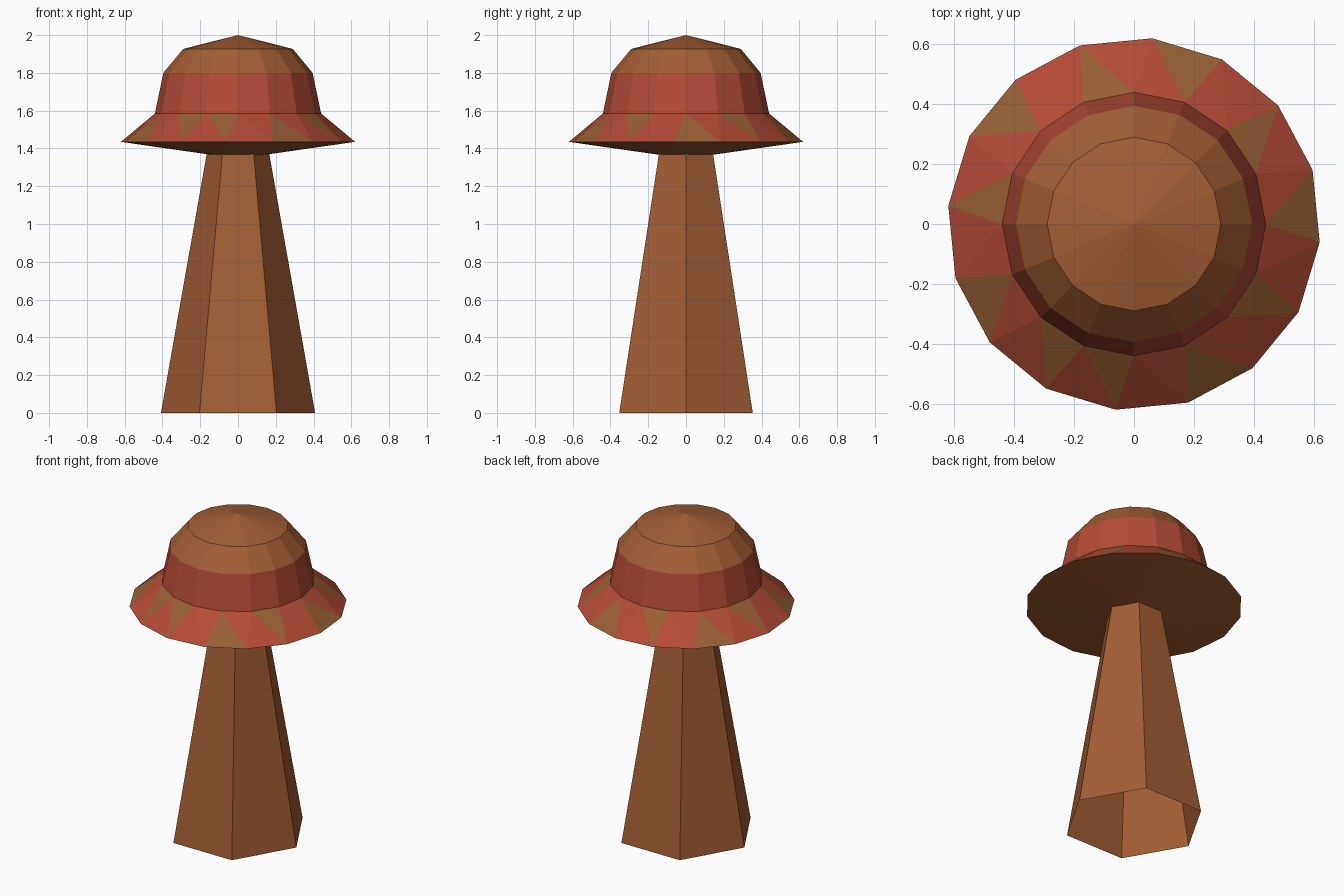
import bpy, bmesh, math

if "Cube" in bpy.data.objects:
    bpy.data.objects.remove(bpy.data.objects["Cube"])

def material(name, rgb):
    """Flat material from sRGB 0-255 values, stored linear."""
    m = bpy.data.materials.new(name)
    m.diffuse_color = [((c / 255 + 0.055) / 1.055) ** 2.4 for c in rgb] + [1]
    m.use_nodes = True
    m.node_tree.nodes["Principled BSDF"].inputs["Base Color"].default_value = m.diffuse_color
    return m

BROWN = material("warm_brown", (163, 93, 51))
RED = material("brick_red", (180, 74, 53))
OLIVE = material("olive_brown", (152, 96, 51))

def ring(bm, n, r, z, turn=0.0):
    return [bm.verts.new((r * math.cos(a), r * math.sin(a), z))
            for a in (math.radians(turn) + math.tau * i / n for i in range(n))]

def bridge(bm, lo, hi, mat=0):
    n = len(lo)
    for i in range(n):
        j = (i + 1) % n
        bm.faces.new((lo[i], lo[j], hi[j], hi[i])).material_index = mat

def finish(bm, name, mats):
    me = bpy.data.meshes.new(name)
    bm.to_mesh(me)
    bm.free()
    for m in mats:
        me.materials.append(m)
    ob = bpy.data.objects.new(name, me)
    bpy.context.collection.objects.link(ob)

# Tapered six-sided stem, open at the bottom
bm = bmesh.new()
bridge(bm, ring(bm, 6, 0.408, 0), ring(bm, 6, 0.164, 1.38))
finish(bm, "stem", [BROWN])

# Sixteen-sided cap: crown, red band, twisted brim and underside
N = 16
bm = bmesh.new()
brim = ring(bm, N, 0.623, 1.435, -5.625)
waist = ring(bm, N, 0.44, 1.585)
shoulder = ring(bm, N, 0.395, 1.80)
crown = ring(bm, N, 0.29, 1.927)
top = bm.verts.new((0, 0, 2.0))
under = bm.verts.new((0, 0, 1.346))
bridge(bm, waist, shoulder, 1)
bridge(bm, shoulder, crown, 0)
for i in range(N):
    j = (i + 1) % N
    bm.faces.new((crown[i], crown[j], top))
    bm.faces.new((brim[j], brim[i], under))
    # Brim triangles: every third one is olive, the rest red
    tris = ((brim[i], brim[j], waist[i]), (waist[i], brim[j], waist[j]))
    for t, tri in enumerate(tris):
        k = 2 * i + t
        olive = k % 3 == (0 if k < 22 else 2)
        bm.faces.new(tri).material_index = 2 if olive else 1
finish(bm, "cap", [BROWN, RED, OLIVE])
